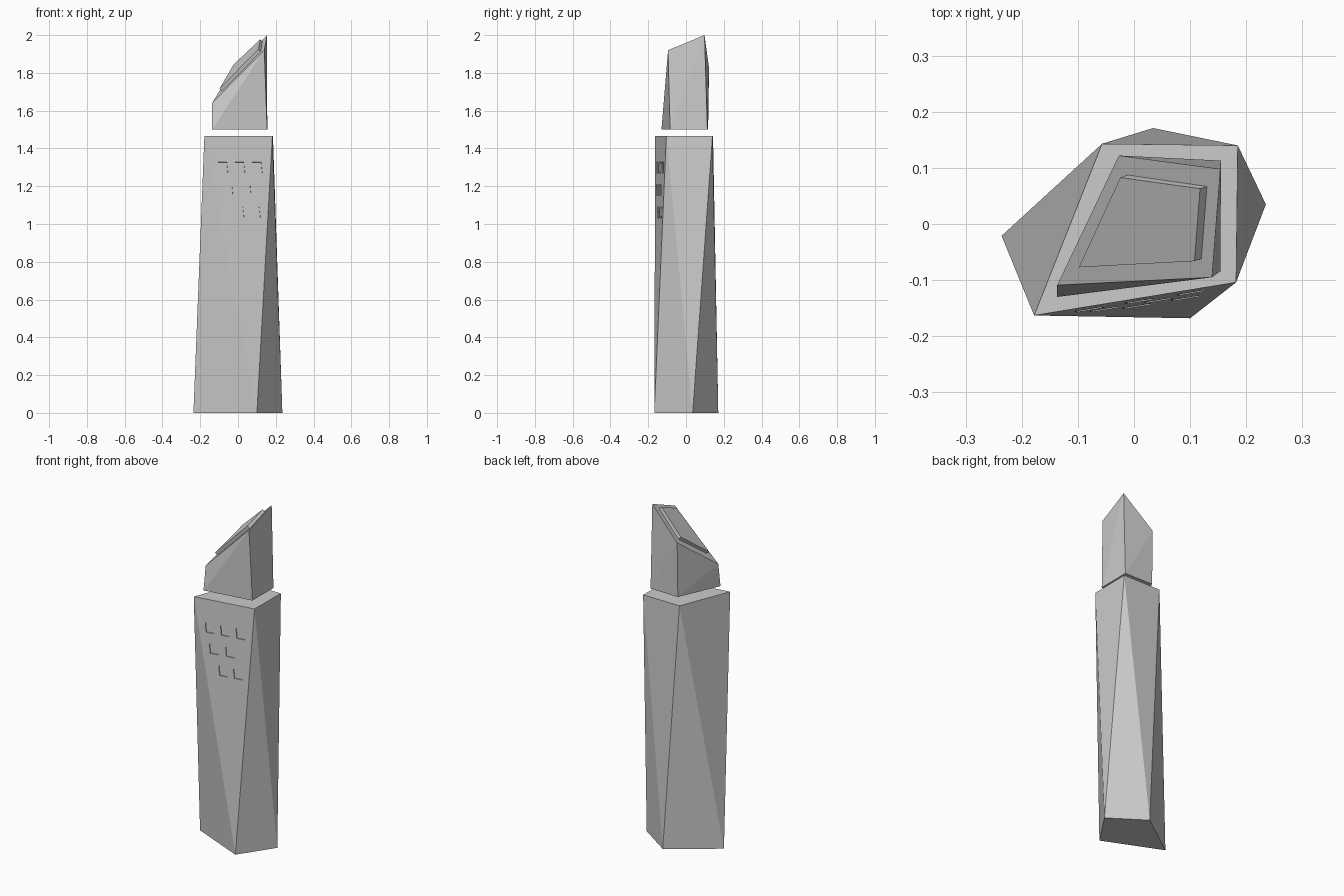
import bpy
import bmesh
from mathutils import Vector

if "Cube" in bpy.data.objects:
    bpy.data.objects.remove(bpy.data.objects["Cube"])


def make_object(name, bm):
    bmesh.ops.recalc_face_normals(bm, faces=bm.faces)
    mesh = bpy.data.meshes.new(name)
    bm.to_mesh(mesh)
    bm.free()
    obj = bpy.data.objects.new(name, mesh)
    bpy.context.collection.objects.link(obj)
    return obj


def add_prism(bm, low, high):
    """Closed solid between two matching loops, each side split low[i] -> high[i+1]."""
    n = len(low)
    a = [bm.verts.new(p) for p in low]
    b = [bm.verts.new(p) for p in high]
    bm.faces.new(a[::-1])
    bm.faces.new(b)
    for i in range(n):
        j = (i + 1) % n
        bm.faces.new((a[i], a[j], b[j]))
        bm.faces.new((a[i], b[j], b[i]))


# Tower shaft: twisted four-sided antiprism
SHAFT_TOP = 1.465
base = [(-0.236, -0.021, 0), (0.10, -0.168, 0), (0.235, 0.035, 0), (0.034, 0.171, 0)]
top = [(-0.178, -0.163, SHAFT_TOP), (0.182, -0.104, SHAFT_TOP),
       (0.185, 0.14, SHAFT_TOP), (-0.057, 0.143, SHAFT_TOP)]
bm = bmesh.new()
lo = [bm.verts.new(p) for p in base]
hi = [bm.verts.new(p) for p in top]
bm.faces.new(lo[::-1])
bm.faces.new(hi)
for i in range(4):
    j = (i + 1) % 4
    bm.faces.new((lo[i], lo[j], hi[i]))
    bm.faces.new((lo[j], hi[j], hi[i]))
shaft = make_object("tower_shaft", bm)

# Windows: shallow recesses cut into the front facet
p0, p1, p2 = Vector(top[0]), Vector(top[1]), Vector(base[1])
normal = (p1 - p0).cross(p2 - p0).normalized()
if normal.y > 0:
    normal.negate()


def on_facet(x, z):
    y = p0.y - (normal.x * (x - p0.x) + normal.z * (z - p0.z)) / normal.y
    return Vector((x, y, z))


rows = [(1.299, (-0.080, 0.010, 0.102)),
        (1.180, (-0.053, 0.043)),
        (1.061, (0.005, 0.092))]
W, H, SKEW, DEPTH = 0.024, 0.028, 0.003, 0.006
bm = bmesh.new()
for z, xs in rows:
    for x in xs:
        quad = [on_facet(x + s * W - t * SKEW, z + t * H)
                for s, t in ((-1, -1), (1, -1), (1, 1), (-1, 1))]
        add_prism(bm, [p - normal * DEPTH for p in quad],
                  [p + normal * 0.02 for p in quad])
cutter = make_object("window_cutter", bm)
cutter.hide_render = True
mod = shaft.modifiers.new("windows", 'BOOLEAN')
mod.operation = 'DIFFERENCE'
mod.solver = 'EXACT'
mod.object = cutter
bpy.context.view_layer.objects.active = shaft
bpy.ops.object.modifier_apply(modifier=mod.name)
bpy.data.objects.remove(cutter)

# Crown: floating block with a steep slanted roof
crown_base = [(-0.137, -0.130, 1.50), (0.154, -0.084, 1.50),
              (0.155, 0.113, 1.50), (-0.028, 0.117, 1.50)]
roof = [(-0.137, -0.109, 1.64), (0.139, -0.095, 1.92),
        (0.154, 0.098, 2.0), (-0.027, 0.122, 1.825)]
bm = bmesh.new()
add_prism(bm, crown_base, roof)
make_object("crown_block", bm)

# Roof panel: thin raised slab parallel to the roof
r0, r1, r2 = (Vector(p) for p in roof[:3])
rn = (r1 - r0).cross(r2 - r0).normalized()


def on_roof(x, y):
    z = r0.z - (rn.x * (x - r0.x) + rn.y * (y - r0.y)) / rn.z
    return Vector((x, y, z))


outline = [on_roof(x, y) for x, y in
           ((-0.086, -0.073), (0.120, -0.062), (0.130, 0.067), (-0.012, 0.087))]
bm = bmesh.new()
add_prism(bm, [p - rn * 0.004 for p in outline], [p + rn * 0.018 for p in outline])
make_object("roof_panel", bm)
